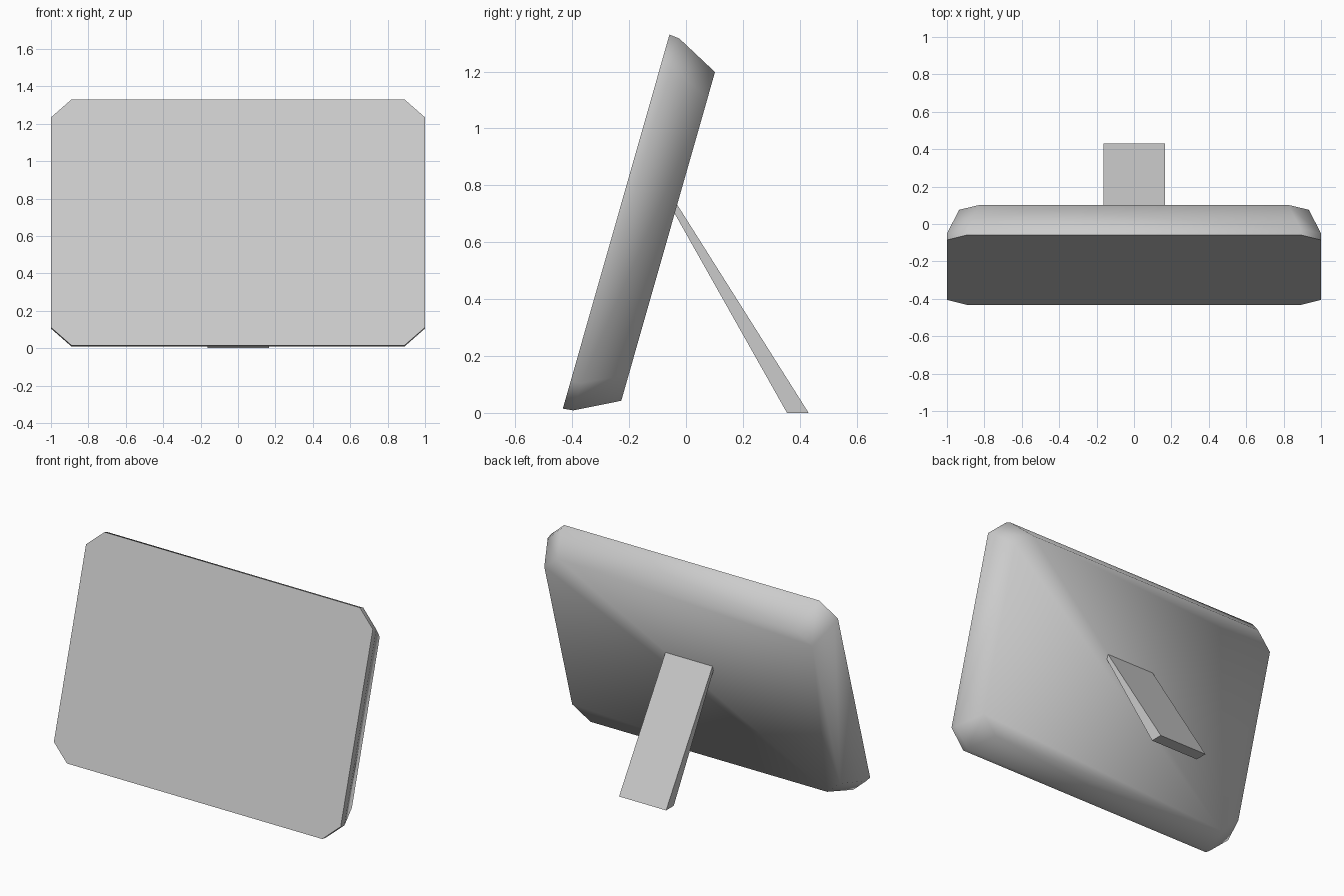
import bpy
import bmesh
from mathutils import Vector

old = bpy.data.objects.get("Cube")
if old:
    bpy.data.objects.remove(old, do_unlink=True)

grey = bpy.data.materials.new("light grey")
grey.use_nodes = True
colour = (0.6, 0.6, 0.6, 1)
grey.diffuse_color = colour
grey.node_tree.nodes["Principled BSDF"].inputs["Base Color"].default_value = colour


def finish(name, bm):
    bmesh.ops.recalc_face_normals(bm, faces=bm.faces)
    mesh = bpy.data.meshes.new(name)
    bm.to_mesh(mesh)
    bm.free()
    mesh.materials.append(grey)
    obj = bpy.data.objects.new(name, mesh)
    bpy.context.collection.objects.link(obj)
    return obj


# Leaning panel: clipped-corner rings stacked from the front to the back
bottom = Vector((0, -0.433, 0.015))
top = Vector((0, -0.058, 1.33))
up = (top - bottom).normalized()
back = Vector((1, 0, 0)).cross(up) * -1
middle = (top + bottom) / 2
half_height = (top - bottom).length / 2


def ring(bm, depth, inset, cut_x, cut_up):
    w, h = 1 - inset[0], half_height - inset[1]
    quarter = [(w, h - cut_up), (w - cut_x, h)]
    pts = []
    for sx, sy in ((1, 1), (-1, 1), (-1, -1), (1, -1)):
        corner = quarter if sx * sy > 0 else quarter[::-1]
        pts += [(sx * x, sy * y) for x, y in corner]
    return [bm.verts.new(middle + Vector((x, 0, 0)) + up * y + back * depth)
            for x, y in pts]


bm = bmesh.new()
rings = [ring(bm, 0, (0, 0), 0.11, 0.1),
         ring(bm, 0.037, (0, 0.004), 0.11, 0.1),
         ring(bm, 0.19, (0.065, 0.083), 0.11, 0.095)]
for a, b in zip(rings, rings[1:]):
    for i in range(8):
        j = (i + 1) % 8
        bm.faces.new((a[i], a[j], b[j], b[i]))
front = bm.faces.new(rings[0])
# Rear skin split along one diagonal
rear = rings[2]
bm.faces.new(rear[:6])
bm.faces.new([rear[k] for k in (5, 6, 7, 0)])
for face in bm.faces:
    face.smooth = face is not front
for edge in front.edges:
    edge.smooth = False
finish("panel", bm)

# Rear prop: tapered side profile given width
profile = [(-0.033, 0.735), (0.431, 0), (0.355, 0), (-0.041, 0.703)]
bm = bmesh.new()
sides = [[bm.verts.new((x, y, z)) for y, z in profile] for x in (-0.163, 0.165)]
for side in sides:
    bm.faces.new(side)
for i in range(4):
    j = (i + 1) % 4
    bm.faces.new((sides[0][i], sides[0][j], sides[1][j], sides[1][i]))
finish("rear_prop", bm)
